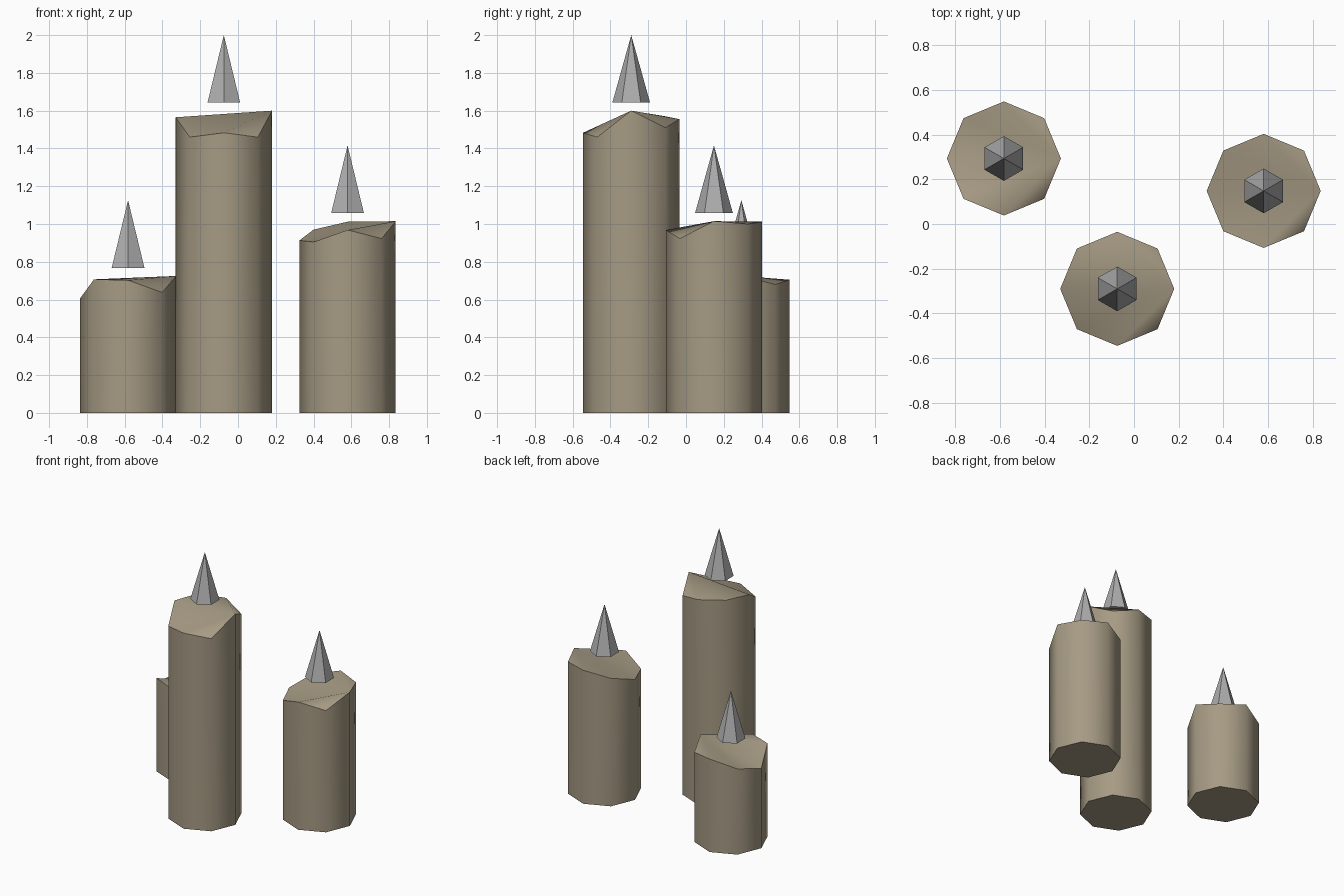
import bpy, bmesh
from math import cos, sin, radians

cube = bpy.data.objects.get("Cube")
if cube:
    bpy.data.objects.remove(cube, do_unlink=True)


def make_material(name, rgb):
    mat = bpy.data.materials.new(name)
    mat.use_nodes = True
    mat.diffuse_color = (*rgb, 1)
    mat.node_tree.nodes["Principled BSDF"].inputs["Base Color"].default_value = (*rgb, 1)
    return mat


WAX = make_material("tan wax", (0.38, 0.325, 0.23))
GREY = make_material("grey flame", (0.42, 0.42, 0.42))


def add_object(name, bm, mat, location):
    bmesh.ops.recalc_face_normals(bm, faces=bm.faces)
    mesh = bpy.data.meshes.new(name)
    bm.to_mesh(mesh)
    bm.free()
    mesh.materials.append(mat)
    obj = bpy.data.objects.new(name, mesh)
    obj.location = location
    bpy.context.collection.objects.link(obj)
    return obj


def candle(name, x, y, rim, radius=0.255):
    """Eight-sided column whose melted rim has its own height at each corner."""
    bm = bmesh.new()
    n = len(rim)
    ring = [(radius * cos(radians(360 * i / n)), radius * sin(radians(360 * i / n)))
            for i in range(n)]
    low = [bm.verts.new((px, py, 0)) for px, py in ring]
    high = [bm.verts.new((px, py, z)) for (px, py), z in zip(ring, rim)]
    bm.faces.new(low[::-1])
    for i in range(n):
        j = (i + 1) % n
        bm.faces.new((low[i], low[j], high[j], high[i]))
    # melted top, fanned from the +x corner
    for i in range(1, n - 1):
        bm.faces.new((high[0], high[i], high[i + 1]))
    # round-looking wall with crisp rims
    for face in bm.faces:
        face.smooth = True
    for loop in (low, high):
        for i in range(n):
            bm.edges.get((loop[i], loop[(i + 1) % n])).smooth = False
    add_object(name, bm, WAX, (x, y, 0))


def flame(name, x, y, z, height=0.358, radius=0.1):
    """Flat-sided six-sided cone floating above a candle."""
    bm = bmesh.new()
    base = [bm.verts.new((radius * cos(radians(30 + 60 * i)),
                          radius * sin(radians(30 + 60 * i)), 0)) for i in range(6)]
    tip = bm.verts.new((0, 0, height))
    bm.faces.new(base[::-1])
    for i in range(6):
        bm.faces.new((base[i], base[(i + 1) % 6], tip))
    add_object(name, bm, GREY, (x, y, z))


# name, x, y, flame base, rim heights counter-clockwise from +x
CANDLES = [
    ("short", -0.582, 0.293, 0.768, (0.725, 0.68, 0.705, 0.65, 0.605, 0.707, 0.702, 0.638)),
    ("tall", -0.075, -0.29, 1.642, (1.6, 1.51, 1.555, 1.57, 1.565, 1.46, 1.483, 1.46)),
    ("medium", 0.58, 0.148, 1.058, (1.015, 1.0, 1.012, 0.97, 0.913, 0.905, 0.968, 0.923)),
]
for size, x, y, z, rim in CANDLES:
    candle(size + "_candle", x, y, rim)
    flame(size + "_flame", x, y, z)
